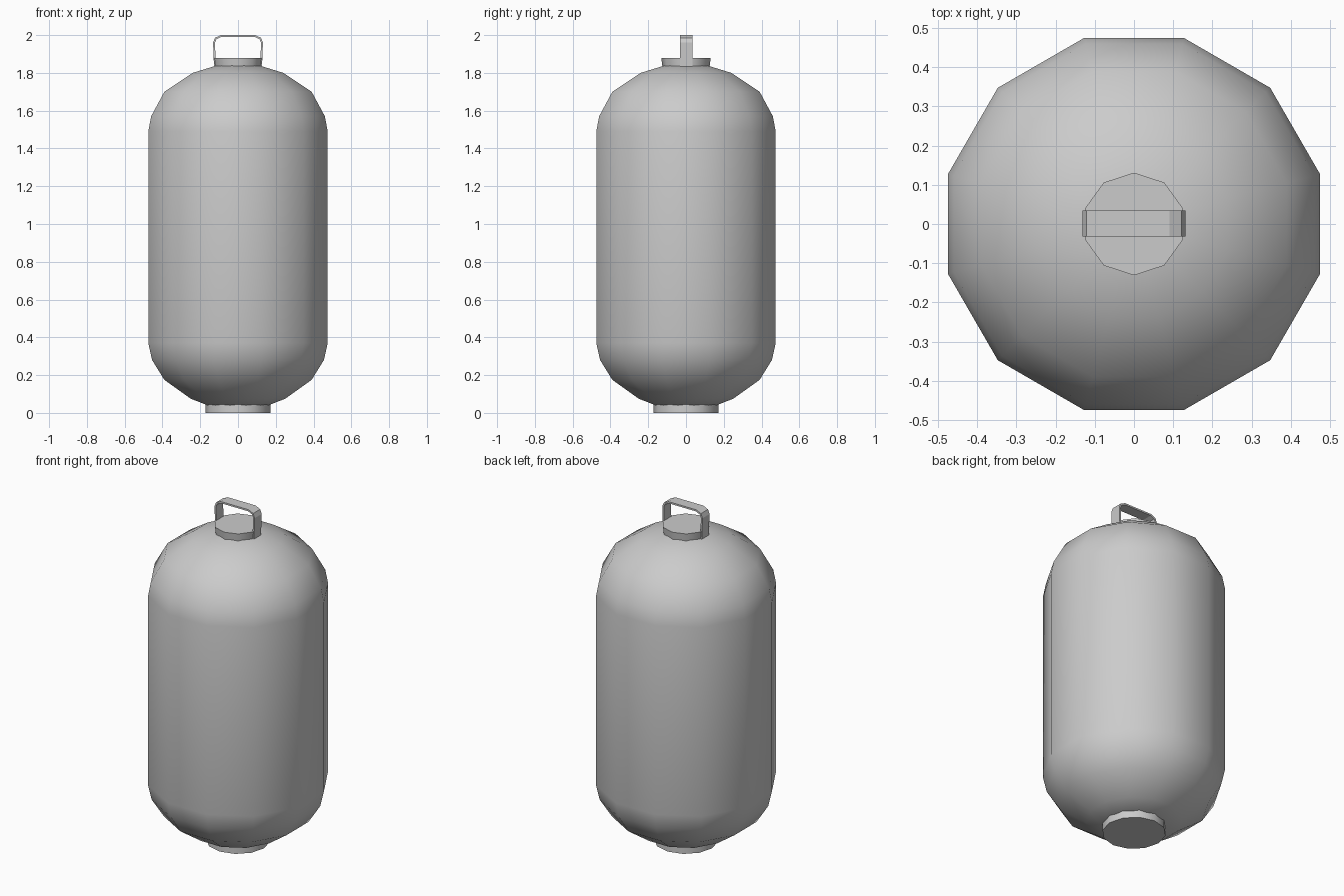
import bpy
import bmesh
from math import cos, sin, pi, radians

cube = bpy.data.objects.get("Cube")
if cube:
    bpy.data.objects.remove(cube, do_unlink=True)

# One plain grey for everything
GREY = (0.6, 0.6, 0.6, 1.0)
grey = bpy.data.materials.new("plain_grey")
grey.diffuse_color = GREY
grey.use_nodes = True
grey.node_tree.nodes["Principled BSDF"].inputs["Base Color"].default_value = GREY


def add_object(name, bm):
    bmesh.ops.recalc_face_normals(bm, faces=bm.faces)
    mesh = bpy.data.meshes.new(name)
    bm.to_mesh(mesh)
    bm.free()
    mesh.materials.append(grey)
    obj = bpy.data.objects.new(name, mesh)
    bpy.context.collection.objects.link(obj)
    return obj


def lathe(name, profile, sides, start):
    """Capped, many-sided solid from (radius, z) points, bottom to top."""
    bm = bmesh.new()
    rings = []
    for r, z in profile:
        angles = [start + 2 * pi * i / sides for i in range(sides)]
        rings.append([bm.verts.new((r * cos(a), r * sin(a), z)) for a in angles])
    for low, high in zip(rings, rings[1:]):
        for i in range(sides):
            j = (i + 1) % sides
            bm.faces.new((low[i], low[j], high[j], high[i]))
    bm.faces.new(rings[0][::-1])
    bm.faces.new(rings[-1])
    obj = add_object(name, bm)
    bpy.ops.object.select_all(action="DESELECT")
    obj.select_set(True)
    bpy.context.view_layer.objects.active = obj
    bpy.ops.object.shade_smooth_by_angle(angle=radians(40))
    return obj


# Tank body: straight wall with rounded shoulders, flats facing the axes
wall = [(0.16, 0.04), (0.25, 0.075), (0.39, 0.175), (0.455, 0.28), (0.475, 0.37),
        (0.475, 1.49), (0.46, 1.57), (0.39, 1.70), (0.24, 1.80), (0.11, 1.84)]
to_corner = 1 / cos(pi / 12)
lathe("tank_body", [(r * to_corner, z) for r, z in wall], 12, pi / 12)

# Foot disc and flared top cap
lathe("foot_disc", [(0.172, 0.0), (0.172, 0.05)], 12, 0)
lathe("top_cap", [(0.124, 1.825), (0.131, 1.88)], 10, pi / 2)

# Carry handle: a flat strap bent over the cap
half = [(0.122, 1.83), (0.127, 1.96), (0.118, 1.982), (0.09, 1.995)]
path = half + [(-x, z) for x, z in reversed(half)]
bm = bmesh.new()
front = [bm.verts.new((x, -0.032, z)) for x, z in path]
back = [bm.verts.new((x, 0.034, z)) for x, z in path]
for i in range(len(path) - 1):
    bm.faces.new((front[i], front[i + 1], back[i + 1], back[i]))
handle = add_object("carry_handle", bm)
strap = handle.modifiers.new("strap_thickness", "SOLIDIFY")
strap.thickness = 0.01
strap.offset = 0
strap.use_even_offset = True
